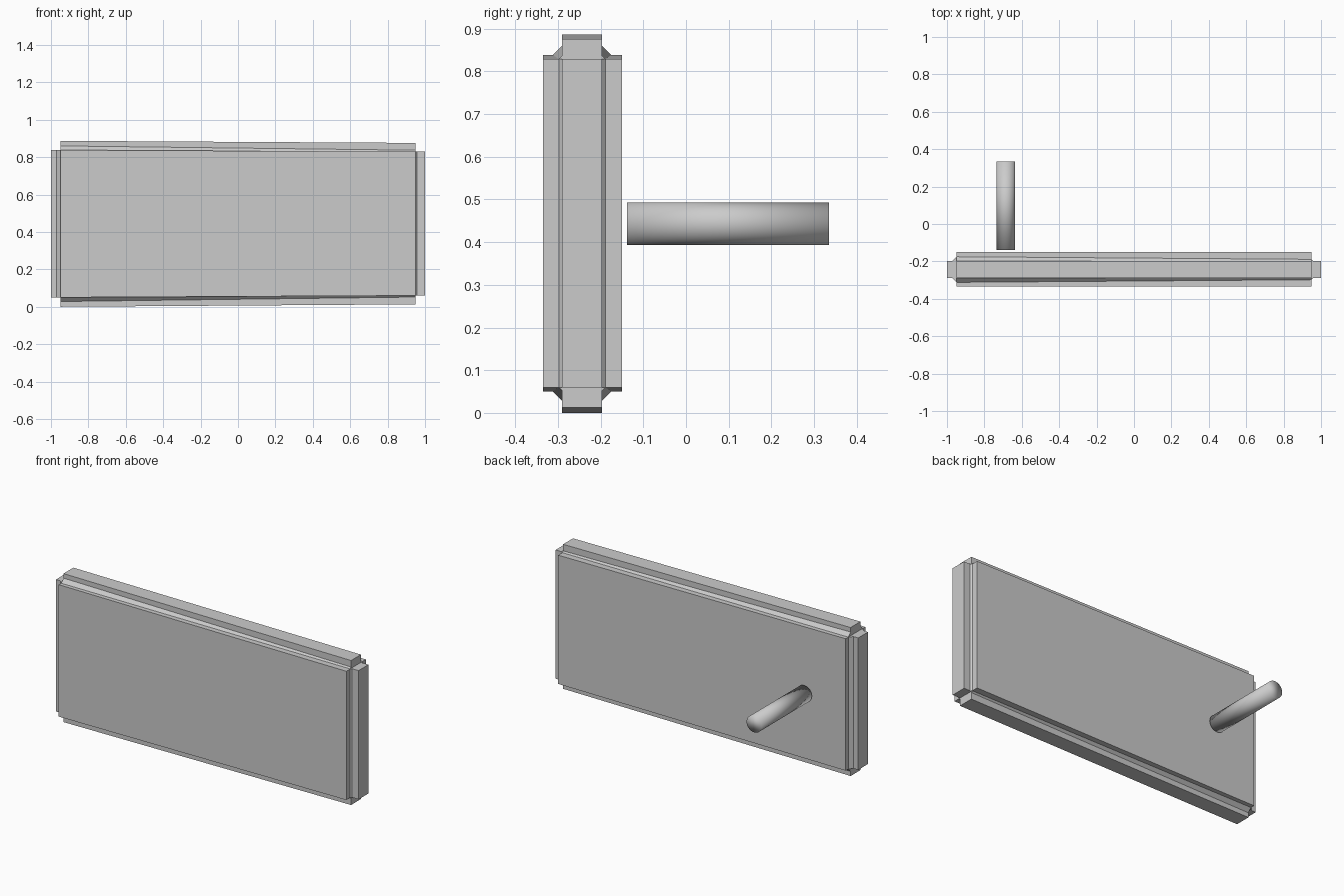
import bpy, bmesh, math
from mathutils import Vector

if "Cube" in bpy.data.objects:
    bpy.data.objects.remove(bpy.data.objects["Cube"])

grey = bpy.data.materials.new("plain grey")
grey.diffuse_color = (0.6, 0.6, 0.6, 1)
grey.use_nodes = True
grey.node_tree.nodes["Principled BSDF"].inputs["Base Color"].default_value = grey.diffuse_color

FRONT, BACK = -0.335, -0.15        # outer faces of the slab
RIM_F, RIM_B = -0.29, -0.197       # faces of the narrower rim
END = 0.95                         # half length of the slab


def loft(name, ring_a, ring_b):
    """Closed prism between two rings with equal point counts."""
    bm = bmesh.new()
    a = [bm.verts.new(p) for p in ring_a]
    b = [bm.verts.new(p) for p in ring_b]
    bm.faces.new(a)
    bm.faces.new(b[::-1])
    n = len(a)
    for i in range(n):
        bm.faces.new((a[i], b[i], b[(i + 1) % n], a[(i + 1) % n]))
    bmesh.ops.recalc_face_normals(bm, faces=bm.faces[:])
    mesh = bpy.data.meshes.new(name)
    bm.to_mesh(mesh)
    bm.free()
    mesh.materials.append(grey)
    obj = bpy.data.objects.new(name, mesh)
    bpy.context.collection.objects.link(obj)
    return obj


def slab_section(x, z0, z1, rim0, rim1, c):
    """Plus-shaped section with small fillets between slab and rim."""
    top = [(FRONT, z1), (RIM_F - c, z1), (RIM_F, z1 + c), (RIM_F, rim1),
           (RIM_B, rim1), (RIM_B, z1 + c), (RIM_B + c, z1), (BACK, z1)]
    low = [(BACK, z0), (RIM_B + c, z0), (RIM_B, z0 - c), (RIM_B, rim0),
           (RIM_F, rim0), (RIM_F, z0 - c), (RIM_F - c, z0), (FRONT, z0)]
    return [(x, y, z) for y, z in top + low]


# slab with top and bottom rims, slightly tapered to the right
loft("slab", slab_section(-END, 0.05, 0.838, 0.0, 0.887, 0.022),
     slab_section(END, 0.06, 0.829, 0.013, 0.876, 0.008))

# end rims
for name, s, z0, z1, c in (("left_end_rim", -1, 0.05, 0.838, 0.02),
                           ("right_end_rim", 1, 0.06, 0.829, 0.008)):
    prof = [(END, RIM_F - c), (END + c, RIM_F), (1, RIM_F),
            (1, RIM_B), (END + c, RIM_B), (END, RIM_B + c)]
    loft(name, [(s * x, y, z0) for x, y in prof],
         [(s * x, y, z1) for x, y in prof])

# round peg behind the slab, smooth all over
angles = [math.tau * i / 32 for i in range(32)]
rings = [[Vector((-0.685 + 0.05 * math.cos(t), y, 0.443 + 0.05 * math.sin(t)))
          for t in angles] for y in (-0.138, 0.335)]
peg = loft("peg", *rings)
for p in peg.data.polygons:
    p.use_smooth = True
